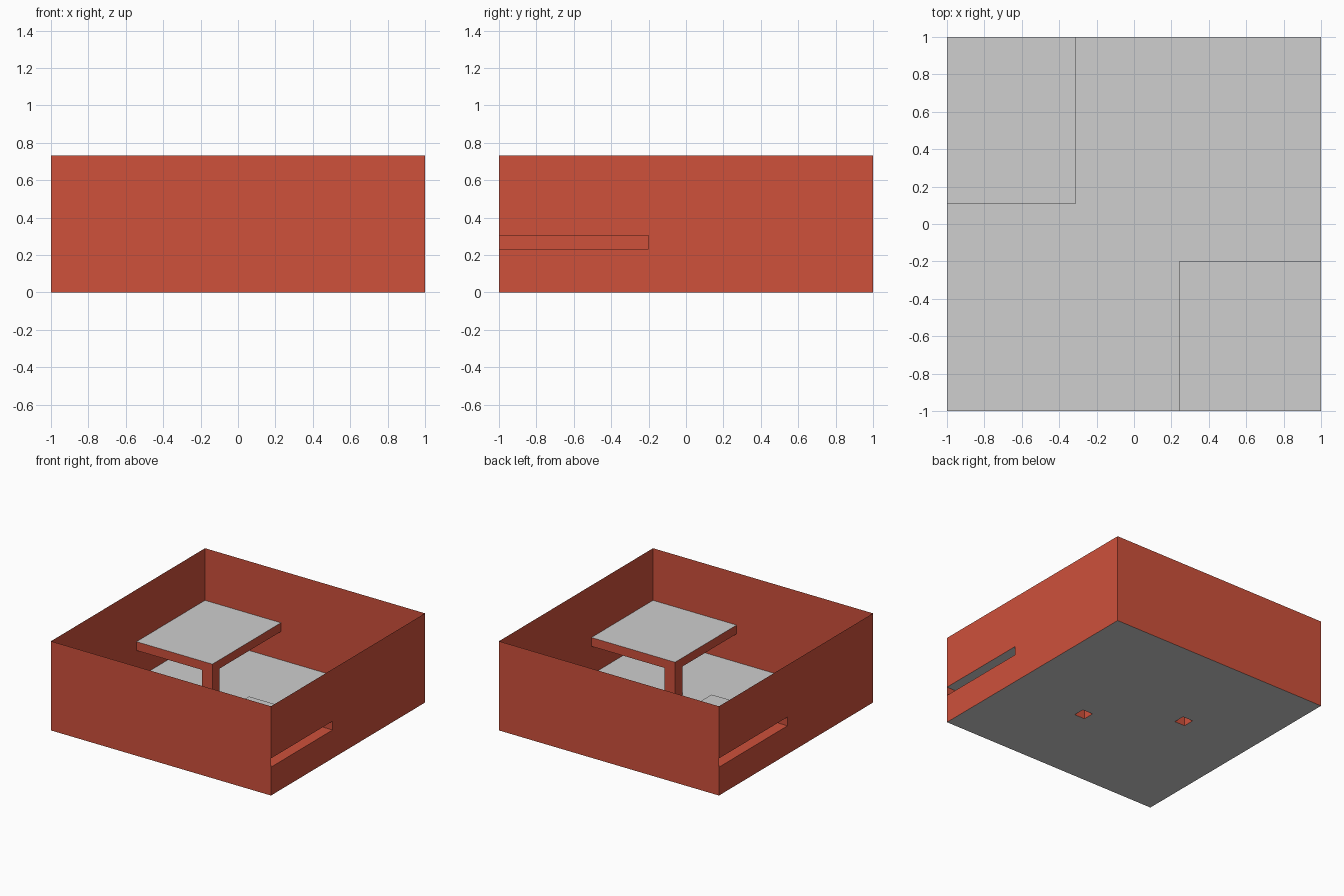
import bpy
import bmesh

if "Cube" in bpy.data.objects:
    bpy.data.objects.remove(bpy.data.objects["Cube"], do_unlink=True)

HEIGHT = 0.733           # wall height
LOW, HIGH = 0.233, 0.305 # underside and top of the platforms
POST = 0.095             # post width


def make_material(name, colour):
    mat = bpy.data.materials.new(name)
    mat.use_nodes = True
    mat.diffuse_color = colour
    mat.node_tree.nodes["Principled BSDF"].inputs["Base Color"].default_value = colour
    return mat


red = make_material("brick red", (0.62, 0.082, 0.044, 1))
grey = make_material("light grey", (0.62, 0.62, 0.62, 1))


def add_sheet(bm, axis, level, us, vs, holes=(), mat=0):
    """Thin sheet across one axis, split at the us and vs cuts, leaving out cells."""
    us, vs = sorted(us), sorted(vs)
    for i in range(len(us) - 1):
        for j in range(len(vs) - 1):
            if (i, j) in holes:
                continue
            corners = []
            for u, v in ((us[i], vs[j]), (us[i + 1], vs[j]),
                         (us[i + 1], vs[j + 1]), (us[i], vs[j + 1])):
                point = [u, v]
                point.insert(axis, level)
                corners.append(bm.verts.new(point))
            bm.faces.new(corners).material_index = mat


def finish(name, bm, mats):
    bmesh.ops.remove_doubles(bm, verts=bm.verts, dist=0.0001)
    bmesh.ops.recalc_face_normals(bm, faces=bm.faces)
    mesh = bpy.data.meshes.new(name)
    bm.to_mesh(mesh)
    bm.free()
    for mat in mats:
        mesh.materials.append(mat)
    obj = bpy.data.objects.new(name, mesh)
    bpy.context.collection.objects.link(obj)


# Inner corner of each platform, and the sides of the box it reaches to
platforms = {
    "front_platform": (0.24, -0.2, 1, -1),
    "back_platform": (-0.31, 0.11, -1, 1),
}

# Floor with a square opening under each hollow post
bm = bmesh.new()
xs, ys = [-1, 1], [-1, 1]
for ex, ey, sx, sy in platforms.values():
    xs += [ex, ex + sx * POST]
    ys += [ey, ey + sy * POST]
add_sheet(bm, 2, 0, xs, ys, holes=((1, 3), (3, 1)))
finish("floor", bm, [grey])

# Walls, with a slot at the open edge of each platform
bm = bmesh.new()
for side in (-1, 1):
    add_sheet(bm, 1, side, (-1, 1), (0, HEIGHT))
for ex, ey, sx, sy in platforms.values():
    slot = (0 if sy < 0 else 1, 1)
    add_sheet(bm, 0, sx, (-1, ey, 1), (0, LOW, HIGH, HEIGHT), holes=(slot,))
finish("walls", bm, [red])

for name, (ex, ey, sx, sy) in platforms.items():
    px, py = ex + sx * POST, ey + sy * POST
    # Hollow platform: grey top, red edges and underside
    bm = bmesh.new()
    add_sheet(bm, 2, HIGH, (ex, sx), (ey, sy), mat=1)
    add_sheet(bm, 0, ex, (ey, sy), (LOW, HIGH))
    add_sheet(bm, 1, ey, (ex, sx), (LOW, HIGH))
    corner = (0 if sx > 0 else 1, 0 if sy > 0 else 1)
    add_sheet(bm, 2, LOW, (ex, px, sx), (ey, py, sy), holes=(corner,))
    finish(name, bm, [red, grey])
    # Hollow square post under the inner corner
    bm = bmesh.new()
    for x in (ex, px):
        add_sheet(bm, 0, x, (ey, py), (0, LOW))
    for y in (ey, py):
        add_sheet(bm, 1, y, (ex, px), (0, LOW))
    finish(name.replace("platform", "post"), bm, [red])
